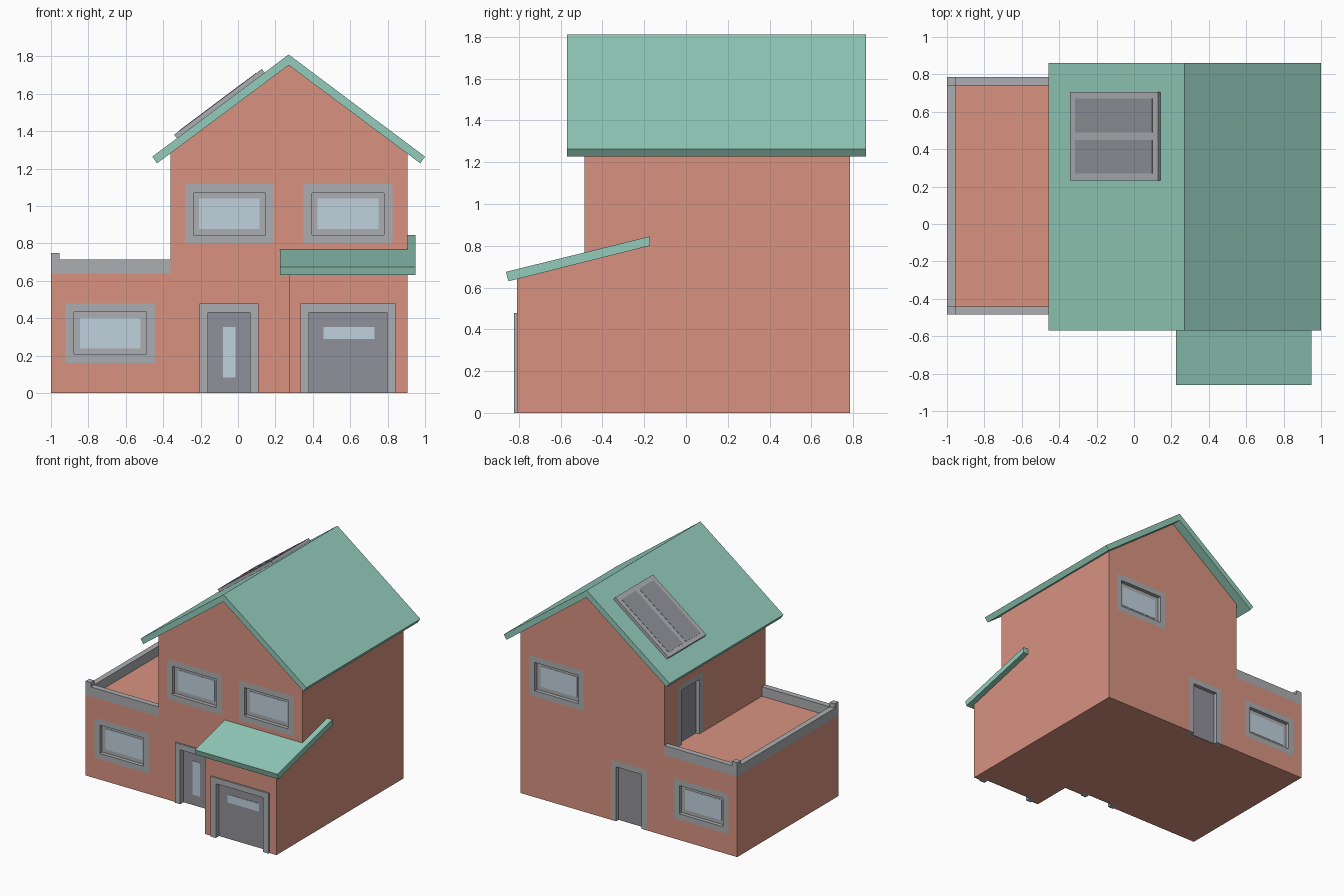
import bpy, bmesh, math
from mathutils import Matrix, Vector

if "Cube" in bpy.data.objects:
    bpy.data.objects.remove(bpy.data.objects["Cube"])


def material(name, *rgb):
    m = bpy.data.materials.new(name)
    m.diffuse_color = (*rgb, 1)
    m.use_nodes = True
    m.node_tree.nodes["Principled BSDF"].inputs["Base Color"].default_value = m.diffuse_color
    return m


WALL = material("wall", 0.69, 0.29, 0.22)
TRIM = material("trim", 0.41, 0.42, 0.44)
ROOF = material("roof", 0.29, 0.60, 0.49)
GLASS = material("glass", 0.53, 0.64, 0.73)
DARK = material("dark", 0.28, 0.28, 0.32)
Y0, Y1 = -0.485, 0.785          # main block, front and back
GAR_Y = -0.81                   # garage front
DEPTH = 0.04                    # recess depth of openings


def finish(name, bm, mat, matrix=Matrix()):
    bmesh.ops.recalc_face_normals(bm, faces=bm.faces)
    me = bpy.data.meshes.new(name)
    bm.to_mesh(me)
    bm.free()
    ob = bpy.data.objects.new(name, me)
    ob.matrix_world = matrix
    me.materials.append(mat)
    bpy.context.collection.objects.link(ob)
    return ob


def extrude(bm, vec):
    r = bmesh.ops.extrude_face_region(bm, geom=bm.faces[:])
    vs = [g for g in r["geom"] if isinstance(g, bmesh.types.BMVert)]
    bmesh.ops.translate(bm, verts=vs, vec=vec)


def prism(name, pts, vec, mat):
    bm = bmesh.new()
    bm.faces.new([bm.verts.new(p) for p in pts])
    extrude(bm, Vector(vec))
    return finish(name, bm, mat)


def add_box(bm, lo, hi, matrix=Matrix()):
    lo, hi = Vector(lo), Vector(hi)
    m = matrix @ Matrix.Translation((lo + hi) / 2) @ Matrix.Diagonal((*(hi - lo), 1))
    bmesh.ops.create_cube(bm, size=1, matrix=m)


def box(name, lo, hi, mat, matrix=Matrix()):
    bm = bmesh.new()
    add_box(bm, lo, hi)
    return finish(name, bm, mat, matrix)


cut_bm = bmesh.new()


def opening(name, pos, turn, w, h, door=False, proud=0.0, glass=None):
    """Recess with a frame and pane; pos is bottom centre on the wall face."""
    m = Matrix.Translation(pos) @ Matrix.Rotation(turn, 4, 'Z')
    a, b = w / 2, 0.046
    add_box(cut_bm, (-a, -0.02, -0.02 if door and pos[2] < 0.1 else 0), (a, DEPTH, h), m)
    z0 = 0 if door else b
    bm = bmesh.new()
    outer = [bm.verts.new((x, -proud, z)) for x, z in ((-a, 0), (-a, h), (a, h), (a, 0))]
    inner = [bm.verts.new((x, -proud, z)) for x, z in
             ((b - a, z0), (b - a, h - b), (a - b, h - b), (a - b, z0))]
    for i in range(3 if door else 4):
        j = (i + 1) % 4
        bm.faces.new((outer[i], outer[j], inner[j], inner[i]))
    extrude(bm, Vector((0, DEPTH + proud, 0)))
    finish(name + "_frame", bm, TRIM, m)
    box(name + "_pane", (b - a, DEPTH - 0.01, z0), (a - b, DEPTH, h - b), DARK if door else TRIM, m)
    if glass:
        x0, x1, g0, g1 = glass
        box(name + "_glass", (x0, DEPTH - 0.013, g0), (x1, DEPTH - 0.01, g1), GLASS, m)


# windows, front and back
WG = (-0.162, 0.162, 0.077, 0.24)
for name, x, y, z, turn in (
        ("front_lower_window", -0.683, Y0, 0.162, 0),
        ("front_upper_left_window", -0.046, Y0, 0.8, 0),
        ("front_upper_right_window", 0.588, Y0, 0.8, 0),
        ("back_lower_window", -0.683, Y1, 0.162, math.pi),
        ("back_upper_window", 0.588, Y1, 0.8, math.pi)):
    opening(name, (x, y, z), turn, 0.477, 0.317, glass=WG)

# doors
opening("front_door", (-0.048, Y0, 0), 0, 0.317, 0.478, True, 0.012, (-0.033, 0.034, 0.083, 0.352))
opening("garage_door", (0.588, GAR_Y, 0), 0, 0.508, 0.478, True, 0.012, (-0.13, 0.143, 0.288, 0.352))
opening("back_door", (-0.048, Y1, 0), math.pi, 0.317, 0.478, True)
opening("terrace_door", (-0.36, 0.46, 0.64), -math.pi / 2, 0.317, 0.478, True)

cutter = finish("opening_cutter", cut_bm, None)
cutter.hide_render = True

# walls: main block with gable, and garage bay
house = prism("house_walls", [(x, Y0, z) for x, z in (
    (-1, 0), (0.905, 0), (0.905, 1.285), (0.272, 1.758), (-0.36, 1.285), (-0.36, 0.64), (-1, 0.64))],
    (0, Y1 - Y0, 0), WALL)
garage = prism("garage_walls", [(0.275, y, z) for y, z in (
    (GAR_Y, 0), (Y0, 0), (Y0, 0.73), (GAR_Y, 0.648))], (0.63, 0, 0), WALL)

# cut the openings, then colour plinth and floor band
for ob, bands in ((house, ((-1, 0.085), (0.639, 0.715))), (garage, ((-1, 0.085),))):
    mod = ob.modifiers.new("openings", 'BOOLEAN')
    mod.operation, mod.object, mod.solver = 'DIFFERENCE', cutter, 'EXACT'
    bpy.context.view_layer.update()
    me = bpy.data.meshes.new_from_object(ob.evaluated_get(bpy.context.evaluated_depsgraph_get()))
    ob.modifiers.clear()
    bm = bmesh.new()
    bm.from_mesh(me)
    for z in (0.085, 0.64, 0.715):
        bmesh.ops.bisect_plane(bm, geom=bm.verts[:] + bm.edges[:] + bm.faces[:],
                               plane_co=(0, 0, z), plane_no=(0, 0, 1), dist=1e-5)
    for f in bm.faces:
        z = f.calc_center_median().z
        f.material_index = int(any(lo < z < hi for lo, hi in bands))
    bm.to_mesh(me)
    bm.free()
    me.materials.clear()
    me.materials.append(WALL)
    me.materials.append(TRIM)
    ob.data = me
bpy.data.objects.remove(cutter)

# terrace parapet with corner posts
T = 0.045
prism("terrace_parapet", [(x, y, 0.64) for x, y in (
    (-0.36, Y0), (-1, Y0), (-1, Y1), (-0.36, Y1),
    (-0.36, Y1 - T), (T - 1, Y1 - T), (T - 1, Y0 + T), (-0.36, Y0 + T))], (0, 0, 0.075), TRIM)
for name, y in (("front_post", Y0), ("back_post", Y1 - T)):
    box(name, (-1, y, 0.715), (T - 1, y + T, 0.75), TRIM)

# gable roof
prism("gable_roof", [(x, -0.57, z) for x, z in (
    (-0.458, 1.264), (0.271, 1.81), (1.0, 1.264), (0.975, 1.228), (0.271, 1.753), (-0.433, 1.228))],
    (0, 1.432, 0), ROOF)

# sloping garage canopy
prism("garage_canopy", [(0.225, y, z) for y, z in (
    (-0.862, 0.675), (-0.172, 0.845), (-0.172, 0.8), (-0.85, 0.63))], (0.725, 0, 0), ROOF)


# solar panel lying on the left roof slope
def roof_slab(name, x0, x1, y0, y1, h, mat, lift=0.0):
    slope = 0.546 / 0.729
    n = Vector((-slope, 0, 1)).normalized()
    foot = [Vector((x, y0, 1.81 - slope * (0.271 - x))) + n * lift for x in (x0, x1)]
    prism(name, foot + [foot[1] + n * h, foot[0] + n * h], (0, y1 - y0, 0), mat)


roof_slab("solar_panel", -0.327, 0.142, 0.233, 0.707, 0.024, TRIM)
for name, y in (("solar_cell_front", 0.27), ("solar_cell_back", 0.49)):
    roof_slab(name, -0.301, 0.112, y, y + 0.18, 0.002, DARK, 0.024)
